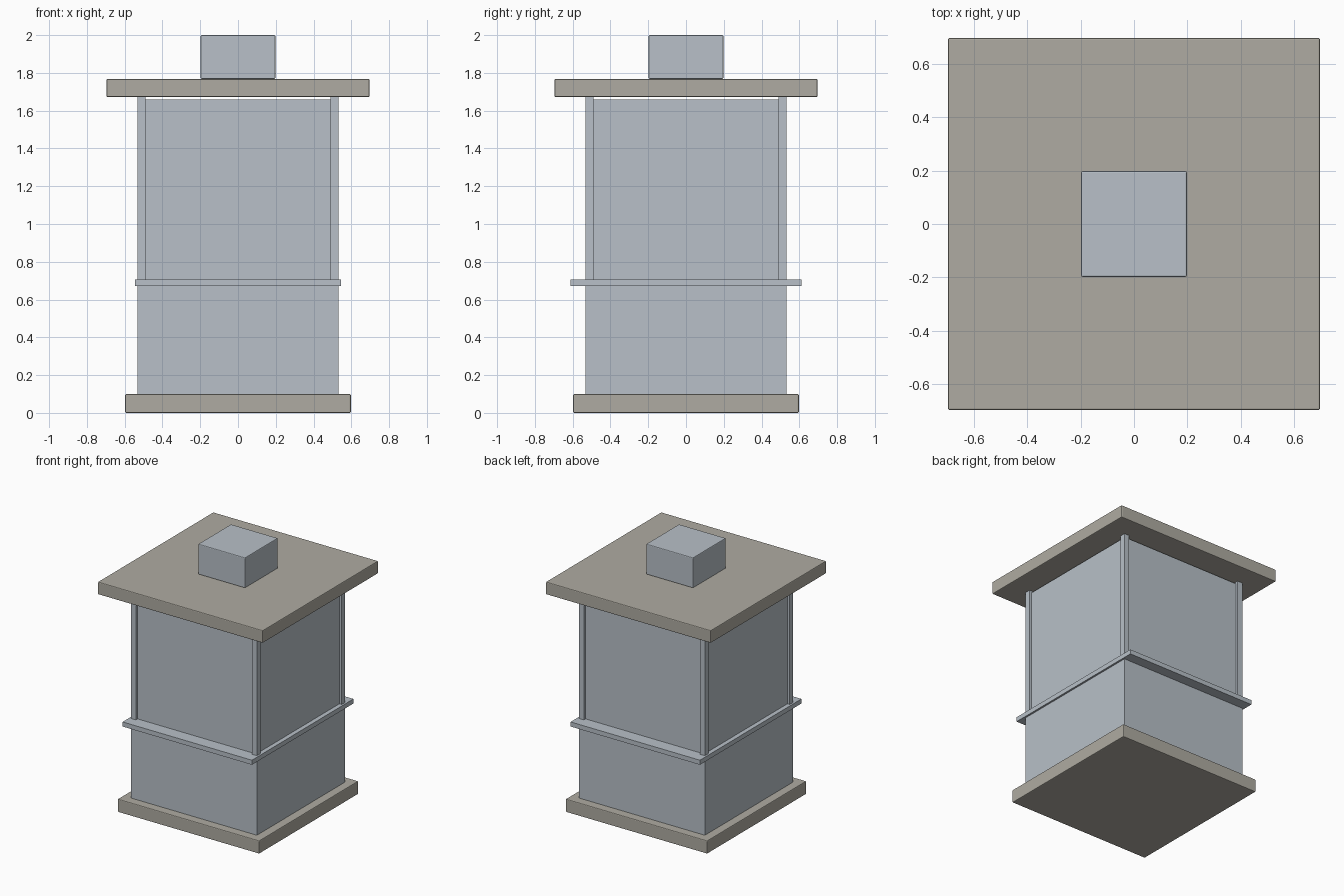
import bpy

cube = bpy.data.objects.get("Cube")
if cube:
    bpy.data.objects.remove(cube, do_unlink=True)


def make_material(name, rgb):
    m = bpy.data.materials.new(name)
    m.use_nodes = True
    m.diffuse_color = (*rgb, 1)
    m.node_tree.nodes["Principled BSDF"].inputs["Base Color"].default_value = (*rgb, 1)
    return m


STONE = make_material("warm grey stone", (0.43, 0.41, 0.36))
METAL = make_material("pale blue grey", (0.48, 0.53, 0.58))


def box(name, half_x, half_y, bottom, top, mat, x=0, y=0, bevel=0):
    """Box given by half widths and its bottom and top heights."""
    bpy.ops.mesh.primitive_cube_add(size=2, location=(x, y, (bottom + top) / 2))
    ob = bpy.context.object
    ob.name = name
    ob.scale = (half_x, half_y, (top - bottom) / 2)
    bpy.ops.object.transform_apply(location=False, rotation=False, scale=True)
    ob.data.materials.append(mat)
    if bevel:
        mod = ob.modifiers.new("soft edges", "BEVEL")
        mod.width = bevel
        mod.segments = 2
    return ob


BODY = 0.532      # half width of the body
POST = 0.021      # half width of a corner post
EDGE = 0.006      # edge softening on the slabs

# Plinth and lower body
box("base_slab", 0.597, 0.597, 0, 0.1, STONE, bevel=EDGE)
box("lower_body", BODY, BODY, 0.1, 0.672, METAL)

# Counter ledge, deeper at front and back
box("counter_ledge", 0.546, 0.612, 0.672, 0.707, METAL)

# Recessed upper panels, stopping just below the roof
box("upper_panels", BODY - 0.02, BODY - 0.02, 0.707, 1.66, METAL)

# Corner posts
for side, sx in (("left", 1), ("right", -1)):
    for end, sy in (("front", -1), ("back", 1)):
        box(f"{end}_{side}_post", POST, POST, 0.707, 1.672, METAL,
            x=sx * (BODY - POST), y=sy * (BODY - POST))

# Roof and rooftop box
box("roof_slab", 0.696, 0.696, 1.672, 1.768, STONE, bevel=EDGE)
box("rooftop_box", 0.198, 0.198, 1.768, 2.0, METAL, bevel=EDGE)
